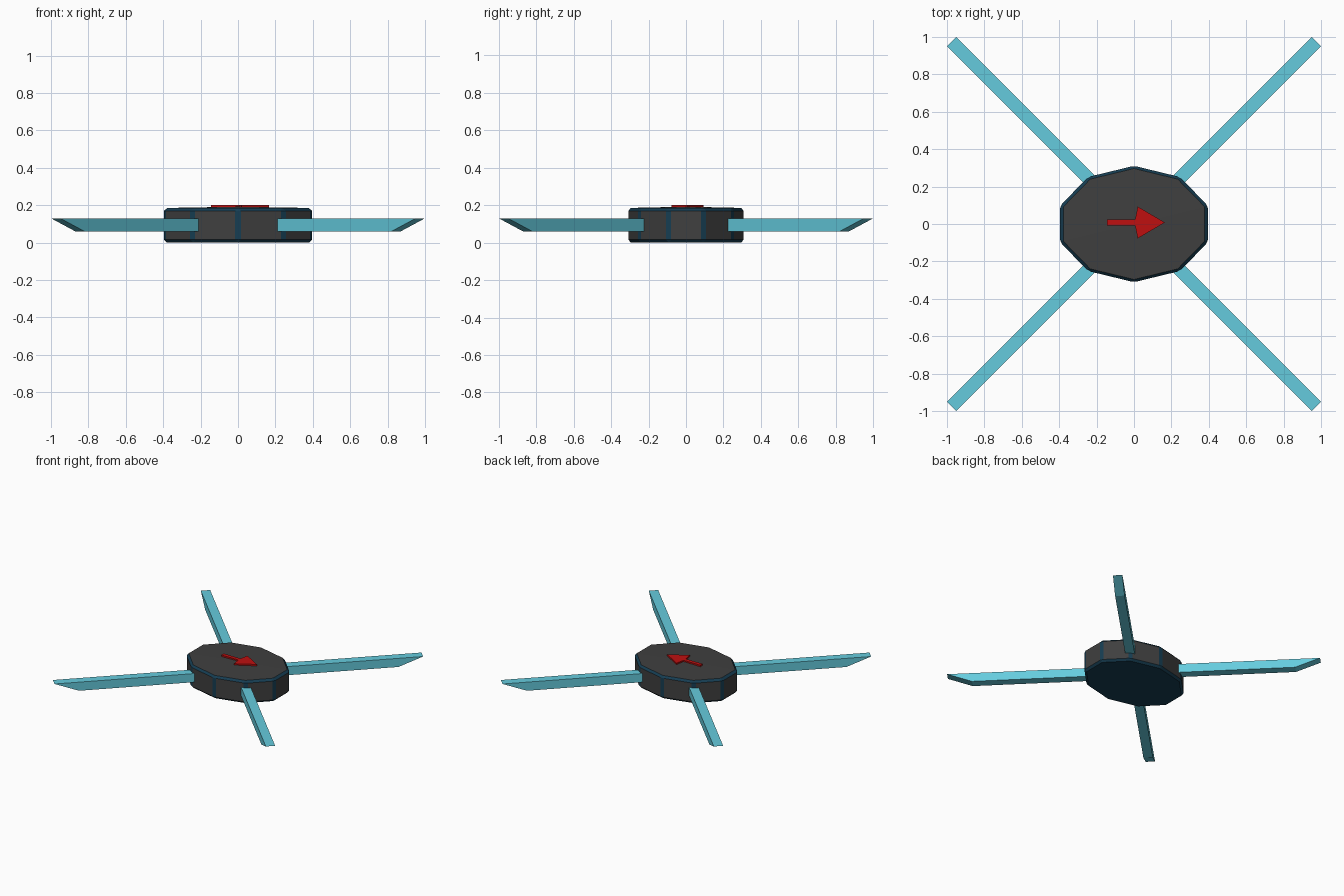
import bpy, bmesh
from math import cos, sin, pi, radians
from mathutils import Matrix

if "Cube" in bpy.data.objects:
    bpy.data.objects.remove(bpy.data.objects["Cube"])


def material(name, rgb):
    m = bpy.data.materials.new(name)
    m.diffuse_color = (*rgb, 1)
    m.use_nodes = True
    m.node_tree.nodes["Principled BSDF"].inputs["Base Color"].default_value = m.diffuse_color
    return m


def prism(name, outline, depth, mats, matrix=Matrix(), dome=0):
    """Extrude an XY outline along +Z, optionally raising the top centre."""
    bm = bmesh.new()
    base = bm.faces.new([bm.verts.new((x, y, 0)) for x, y in outline])
    ext = bmesh.ops.extrude_face_region(bm, geom=[base], use_keep_orig=True)["geom"]
    bmesh.ops.translate(bm, vec=(0, 0, depth),
                        verts=[g for g in ext if isinstance(g, bmesh.types.BMVert)])
    if len(mats) > 1:
        base.material_index = 1
    if dome:
        top = [g for g in ext if isinstance(g, bmesh.types.BMFace)]
        for v in bmesh.ops.poke(bm, faces=top)["verts"]:
            v.co.z += dome
    bm.transform(matrix)
    bmesh.ops.recalc_face_normals(bm, faces=bm.faces)
    me = bpy.data.meshes.new(name)
    bm.to_mesh(me)
    bm.free()
    for m in mats:
        me.materials.append(m)
    ob = bpy.data.objects.new(name, me)
    bpy.context.collection.objects.link(ob)
    return ob


grey = material("charcoal", (0.05, 0.05, 0.05))
navy = material("navy", (0.008, 0.047, 0.085))
cyan = material("cyan", (0.13, 0.60, 0.73))
red = material("red", (0.52, 0.005, 0.005))

# Body: stretched ten-sided disc with navy bevels and underside
ring = [(0.417 * cos(pi / 2 + i * pi / 5), 0.311 * sin(pi / 2 + i * pi / 5))
        for i in range(10)]
body = prism("body", ring, 0.185, [grey, navy], dome=0.007)
bev = body.modifiers.new("edge_bevel", "BEVEL")
bev.width = 0.016
bev.segments = 1
bev.limit_method = "ANGLE"
bev.angle_limit = radians(20)
bev.material = 1

# Arms: side profile (radius, height) with slanted tip, one per diagonal
profile = [(0.29, 0.06), (1.195, 0.06), (1.379, 0.13), (0.29, 0.13)]
upright = Matrix.Translation((0, 0.035, 0)) @ Matrix.Rotation(pi / 2, 4, "X")
names = ["back_right_arm", "back_left_arm", "front_left_arm", "front_right_arm"]
for i, name in enumerate(names):
    prism(name, profile, 0.07, [cyan],
          Matrix.Rotation(pi / 4 + i * pi / 2, 4, "Z") @ upright)

# Direction arrow on the top
arrow = [(-0.145, -0.015), (0.006, -0.015), (0.02, -0.085), (0.165, 0),
         (0.02, 0.085), (0.006, 0.015), (-0.145, 0.015)]
prism("direction_arrow", arrow, 0.03, [red], Matrix.Translation((0, 0.008, 0.172)))
